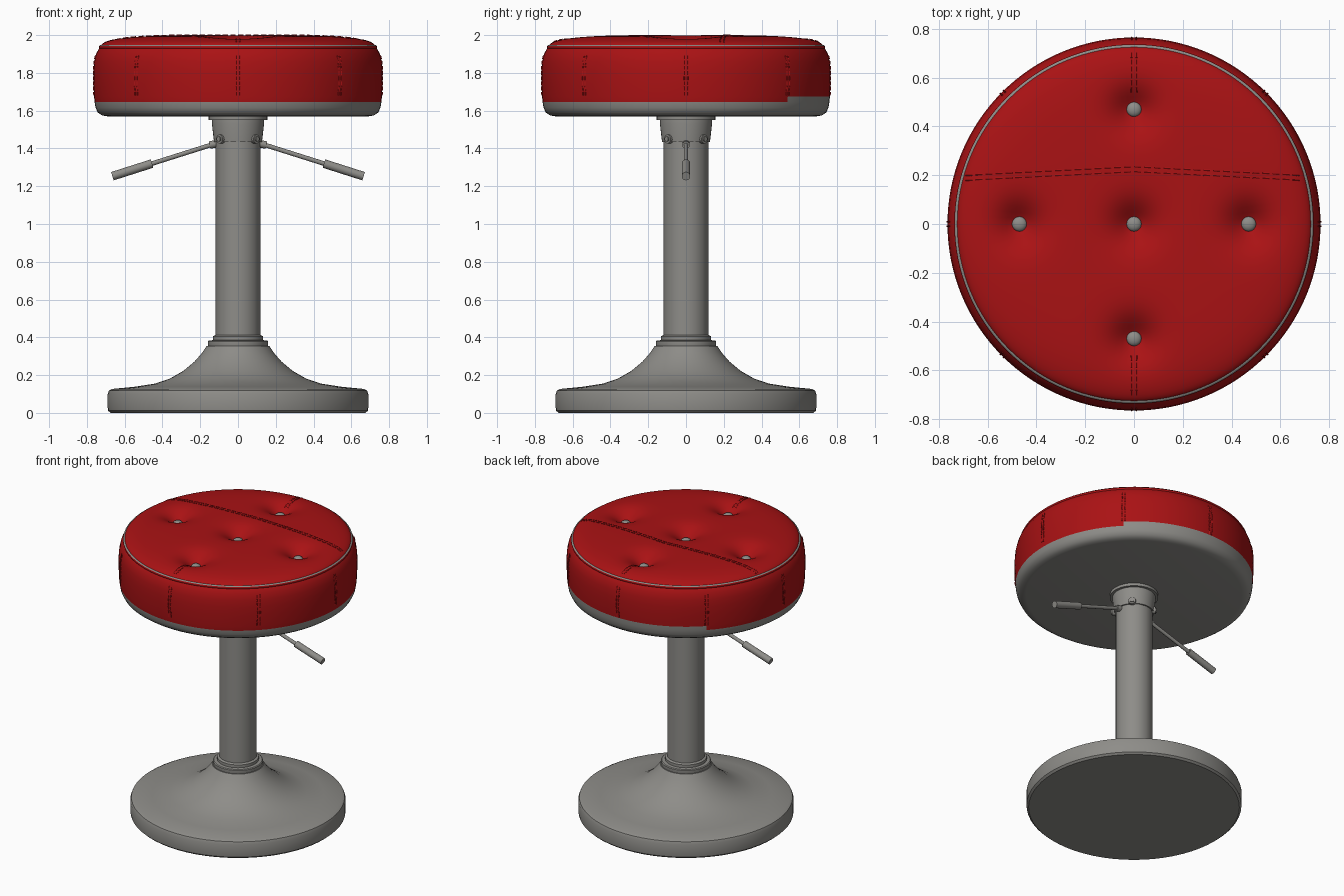
import bpy, bmesh, math
from mathutils import Vector

if "Cube" in bpy.data.objects:
    bpy.data.objects.remove(bpy.data.objects["Cube"])


def material(name, rgb):
    m = bpy.data.materials.new(name)
    m.diffuse_color = (*rgb, 1)
    m.use_nodes = True
    m.node_tree.nodes["Principled BSDF"].inputs["Base Color"].default_value = m.diffuse_color
    return m


RED = material("red leather", (0.40, 0.006, 0.007))
GREY = material("grey metal", (0.27, 0.265, 0.248))


def finish(name, bm, mats, angle=35):
    bmesh.ops.recalc_face_normals(bm, faces=bm.faces)
    me = bpy.data.meshes.new(name)
    bm.to_mesh(me)
    bm.free()
    ob = bpy.data.objects.new(name, me)
    bpy.context.collection.objects.link(ob)
    for m in mats:
        me.materials.append(m)
    bpy.ops.object.select_all(action='DESELECT')
    ob.select_set(True)
    bpy.context.view_layer.objects.active = ob
    bpy.ops.object.shade_smooth_by_angle(angle=math.radians(angle))
    return ob


def lathe(profile, segs):
    """Spin (radius, z) points around z; radius 0 makes a pole."""
    bm = bmesh.new()
    rings = []
    for r, z in profile:
        if r < 1e-6:
            rings.append([bm.verts.new((0, 0, z))] * segs)
        else:
            rings.append([bm.verts.new((r * math.cos(math.tau * i / segs),
                                        r * math.sin(math.tau * i / segs), z))
                          for i in range(segs)])
    for a, b in zip(rings, rings[1:]):
        for i in range(segs):
            j = (i + 1) % segs
            bm.faces.new(list(dict.fromkeys((a[i], a[j], b[j], b[i]))))
    return bm


def rod(bm, p, q, r, segs=14):
    """Capped cylinder between two points."""
    p, q = Vector(p), Vector(q)
    d = q - p
    mat = d.to_track_quat('Z', 'Y').to_matrix().to_4x4()
    mat.translation = (p + q) / 2
    bmesh.ops.create_cone(bm, cap_ends=True, segments=segs, radius1=r,
                          radius2=r, depth=d.length, matrix=mat)


# Seat cushion with button dimples
BUTTONS = [(0, 0), (0.47, 0), (-0.47, 0), (0, 0.47), (0, -0.47)]


def top_z(x, y):
    r = min(math.hypot(x, y), 0.73)
    z = 1.935 + 0.065 * math.sqrt(max(0, 1 - (r / 0.73) ** 6))
    for bx, by in BUTTONS:
        z -= 0.085 * math.exp(-(math.hypot(x - bx, y - by) / 0.085) ** 1.6)
    return z


side = [(0.0, 1.57), (0.69, 1.57), (0.72, 1.575), (0.742, 1.59), (0.754, 1.615),
        (0.759, 1.645), (0.762, 1.675), (0.765, 1.75), (0.765, 1.81),
        (0.761, 1.86), (0.752, 1.90), (0.738, 1.925), (0.73, 1.935)]
radii = [0.725, 0.718, 0.71, 0.70] + [0.018 * k for k in range(38, -1, -1)]
bm = lathe(side + [(r, 1.99) for r in radii], 128)
for v in bm.verts:
    if v.co.z > 1.95:
        v.co.z = top_z(v.co.x, v.co.y)
for f in bm.faces:
    c = f.calc_center_median()
    limit = 1.675 if c.y > abs(c.x) else 1.645   # grey reaches higher at the back
    f.material_index = 1 if c.z < limit and c.xy.length > 0.3 or c.z < 1.58 else 0
finish("seat", bm, [RED, GREY], 50)

# Piping: grey on top, red on its outer flank
bm = bmesh.new()
rings = []
for i in range(128):
    a = math.tau * i / 128
    rings.append([bm.verts.new(((0.725 + 0.012 * math.cos(b)) * math.cos(a),
                                (0.725 + 0.012 * math.cos(b)) * math.sin(a),
                                1.936 + 0.012 * math.sin(b)))
                  for b in [math.tau * k / 10 for k in range(10)]])
for i in range(128):
    for k in range(10):
        f = bm.faces.new((rings[i][k], rings[(i + 1) % 128][k],
                          rings[(i + 1) % 128][(k + 1) % 10], rings[i][(k + 1) % 10]))
        f.material_index = 0 if k in (0, 8, 9) else 1
finish("seat_piping", bm, [RED, GREY], 60)

# Buttons
bm = bmesh.new()
for x, y in BUTTONS:
    new = bmesh.ops.create_uvsphere(bm, u_segments=16, v_segments=10, radius=0.031)["verts"]
    for v in new:
        v.co = Vector((v.co.x + x, v.co.y + y, v.co.z * 0.6 + top_z(x, y) + 0.013))
finish("seat_buttons", bm, [GREY])


# Stitched seams, drawn as rows of short raised dashes
def stitches(bm, path, n):
    pts = [Vector(path(k / n)) for k in range(n + 1)]
    for k in range(n):
        a, b = pts[k], pts[k + 1]
        rod(bm, a, a.lerp(b, 0.7), 0.004, 6)


def side_path(a):
    def path(t):
        z = 1.68 + 0.22 * t
        for (r0, z0), (r1, z1) in zip(side[1:], side[2:]):
            if z0 <= z <= z1:
                r = r0 + (r1 - r0) * (z - z0) / (z1 - z0)
                break
        return (r * math.cos(a), r * math.sin(a), z)
    return path


def top_path(fx, fy):
    return lambda t: (fx(t), fy(t), top_z(fx(t), fy(t)))


bm = bmesh.new()
for k in range(8):
    for off in (-0.012, 0.012):
        stitches(bm, side_path(math.radians(45 * k) + off), 8)
for off in (-0.01, 0.01):
    stitches(bm, top_path(lambda t: -0.69 + 1.38 * t,
                          lambda t: 0.19 + off + 0.035 * (1 - abs(2 * t - 1))), 34)
    for s in (-1, 1):
        stitches(bm, top_path(lambda t: off, lambda t: s * (0.54 + 0.17 * t)), 6)
finish("seat_stitching", bm, [RED])

# Flared base with its collar rings
finish("base", lathe([(0, 0), (0.675, 0), (0.688, 0.012), (0.69, 0.03), (0.69, 0.10),
                      (0.683, 0.118), (0.665, 0.127), (0.55, 0.138), (0.44, 0.155),
                      (0.36, 0.182), (0.29, 0.222), (0.23, 0.272), (0.19, 0.318),
                      (0.165, 0.355), (0, 0.355)], 64), [GREY])
finish("base_collar", lathe([(0, 0.35), (0.158, 0.35), (0.16, 0.356), (0.16, 0.378),
                             (0.155, 0.383), (0.133, 0.385), (0.133, 0.405),
                             (0.12, 0.412), (0, 0.412)], 40), [GREY])

# Pole
finish("pole", lathe([(0, 0.38), (0.12, 0.38), (0.12, 1.46), (0, 1.46)], 16), [GREY])

# Bracket under the seat
finish("seat_bracket", lathe([(0, 1.435), (0.127, 1.435), (0.138, 1.53), (0.138, 1.55),
                              (0.155, 1.55), (0.155, 1.575), (0, 1.575)], 40), [GREY])

# Bolts on the bracket, at the four diagonals
bm = bmesh.new()
for k in range(4):
    a = math.radians(45 + 90 * k)
    c, s = math.cos(a), math.sin(a)
    rod(bm, (0.11 * c, 0.11 * s, 1.45), (0.14 * c, 0.14 * s, 1.45), 0.024)
    rod(bm, (0.13 * c, 0.13 * s, 1.45), (0.147 * c, 0.147 * s, 1.45), 0.014)
finish("bracket_bolts", bm, [GREY])

# Height levers on both sides
for name, s in (("right", 1), ("left", -1)):
    bm = bmesh.new()
    rod(bm, (s * 0.09, 0, 1.43), (s * 0.15, 0, 1.418), 0.02)
    rod(bm, (s * 0.10, 0, 1.432), (s * 0.48, 0, 1.312), 0.012)
    rod(bm, (s * 0.455, 0, 1.32), (s * 0.665, 0, 1.253), 0.023)
    finish(name + "_lever", bm, [GREY])
